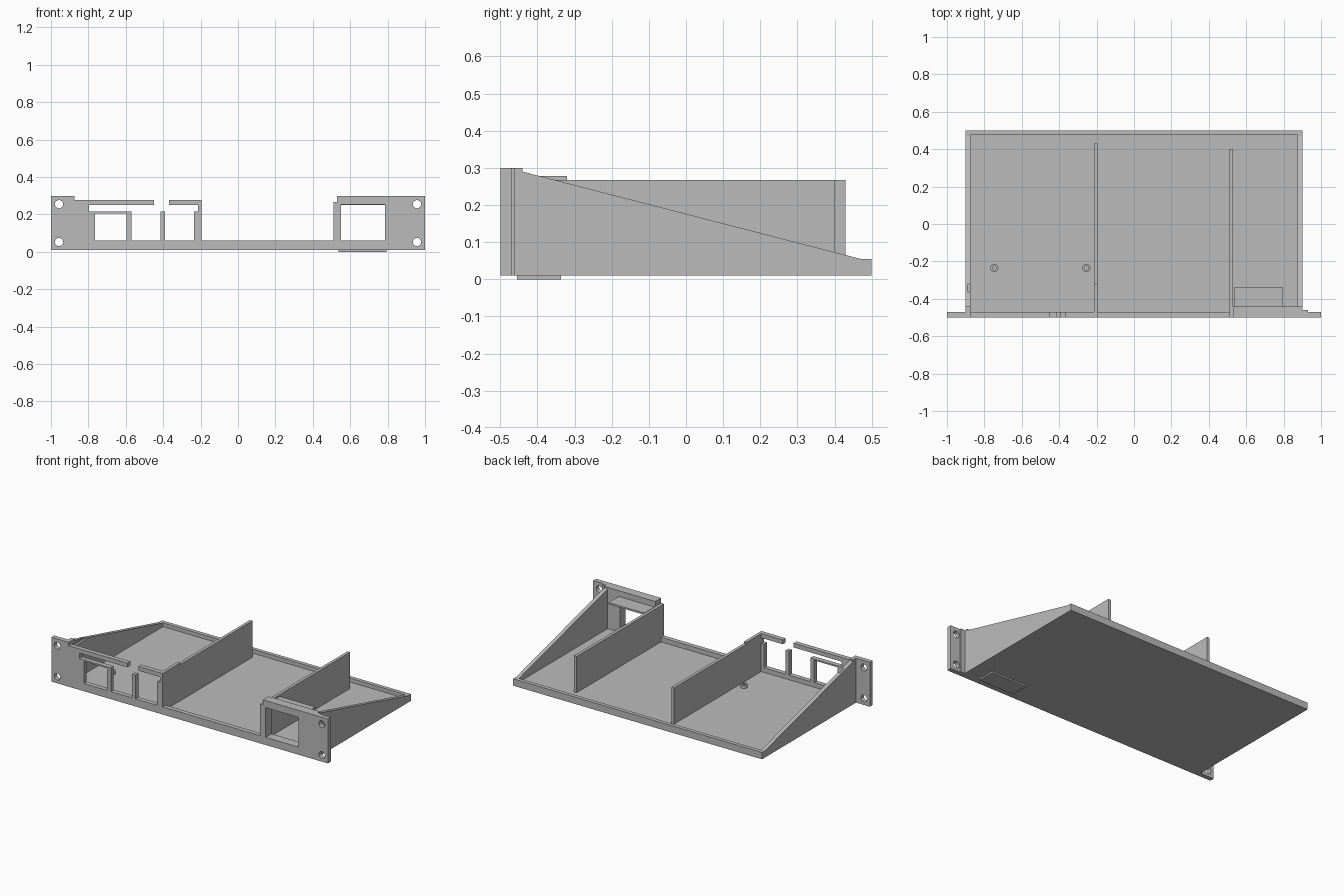
import bpy, bmesh, math

if "Cube" in bpy.data.objects:
    bpy.data.objects.remove(bpy.data.objects["Cube"])

grey = bpy.data.materials.new("plain grey")
grey.diffuse_color = (0.5, 0.5, 0.5, 1)
grey.use_nodes = True
grey.node_tree.nodes["Principled BSDF"].inputs["Base Color"].default_value = grey.diffuse_color


def prism(name, loops, axis, a, b):
    """Fill 2D loops (outline, then holes) and extrude along an axis from a to b."""
    def place(p, d):
        return {"x": (d, p[0], p[1]), "y": (p[0], d, p[1]), "z": (p[0], p[1], d)}[axis]
    bm = bmesh.new()
    for loop in loops:
        vs = [bm.verts.new(place(p, a)) for p in loop]
        for i, v in enumerate(vs):
            bm.edges.new((v, vs[(i + 1) % len(vs)]))
    bmesh.ops.triangle_fill(bm, edges=bm.edges[:], use_beauty=True)
    ext = bmesh.ops.extrude_face_region(bm, geom=bm.faces[:], use_keep_orig=True)
    new = [g for g in ext["geom"] if isinstance(g, bmesh.types.BMVert)]
    off = place((0, 0), b - a)
    bmesh.ops.translate(bm, verts=new, vec=off)
    bmesh.ops.recalc_face_normals(bm, faces=bm.faces[:])
    me = bpy.data.meshes.new(name)
    bm.to_mesh(me)
    bm.free()
    me.materials.append(grey)
    ob = bpy.data.objects.new(name, me)
    bpy.context.collection.objects.link(ob)
    return ob


def rect(x0, x1, y0, y1):
    return [(x0, y0), (x1, y0), (x1, y1), (x0, y1)]


def circle(cx, cy, r, n=24):
    return [(cx + r * math.cos(2 * math.pi * i / n),
             cy + r * math.sin(2 * math.pi * i / n)) for i in range(n)]


# Front panel with ears, open bays, slot, windows and screw holes
outline = [(-1, .01), (1, .01), (1, .30), (.53, .30), (.53, .267), (.51, .267),
           (.51, .06), (-.195, .06), (-.195, .278), (-.37, .278), (-.37, .25),
           (-.215, .25), (-.215, .215), (-.235, .215), (-.235, .06), (-.39, .06),
           (-.39, .215), (-.415, .215), (-.415, .06), (-.57, .06), (-.57, .215),
           (-.797, .215), (-.797, .25), (-.45, .25), (-.45, .278), (-.875, .278),
           (-.875, .30), (-1, .30)]
socket_hole = rect(.55, .787, .06, .254)
screw_holes = [circle(x, z, .022) for x in (-.957, .957) for z in (.053, .255)]
prism("front_panel", [outline, rect(-.765, -.597, .06, .205), socket_hole] + screw_holes,
      "y", -.5, -.47)

# Thicker panel back and clip plates around the socket window
prism("socket_backing", [rect(.53, .9, .01, .30), socket_hole], "y", -.47, -.44)
prism("ear_rib", [rect(.9, .93, -.47, -.46)], "z", .01, .30)
prism("socket_top_plate", [rect(.538, .795, -.44, -.337)], "z", .25, .262)
prism("socket_bottom_plate", [rect(.538, .795, -.455, -.337)], "z", 0, .01)

# Tray floor and back rim
prism("floor", [rect(-.875, .875, -.47, .475)], "z", .01, .03)
prism("back_rim", [rect(-.875, .875, .475, .5)], "z", .01, .055)

# Sloping side walls; the left one has a shallow slot on its inner side
wall = [(-.47, .01), (.5, .01), (.5, .055), (.47, .055), (-.44, .29), (-.44, .30), (-.47, .30)]
prism("right_wall", [wall], "x", .875, .9)
prism("left_wall", [wall], "x", -.9, -.89)
prism("left_wall_inner", [[(-.47, .01), (.5, .01), (.5, .055), (.47, .055),
                           (-.32, .259), (-.32, .25), (-.47, .25)]], "x", -.89, -.875)
prism("left_wall_lip", [[(-.47, .27), (-.3625, .27), (-.44, .29), (-.44, .30),
                         (-.47, .30)]], "x", -.89, -.875)

# Upright dividers
prism("left_divider", [[(-.47, .03), (.43, .03), (.43, .267), (-.32, .267),
                        (-.32, .278), (-.47, .278)]], "x", -.215, -.195)
prism("right_divider", [rect(-.47, .40, .03, .267)], "x", .51, .53)

# Hollow screw posts on the floor
for side, x in (("left", -.747), ("right", -.255)):
    post = prism(side + "_screw_post", [circle(x, -.235, .022), circle(x, -.235, .011)],
                 "z", .03, .05)
